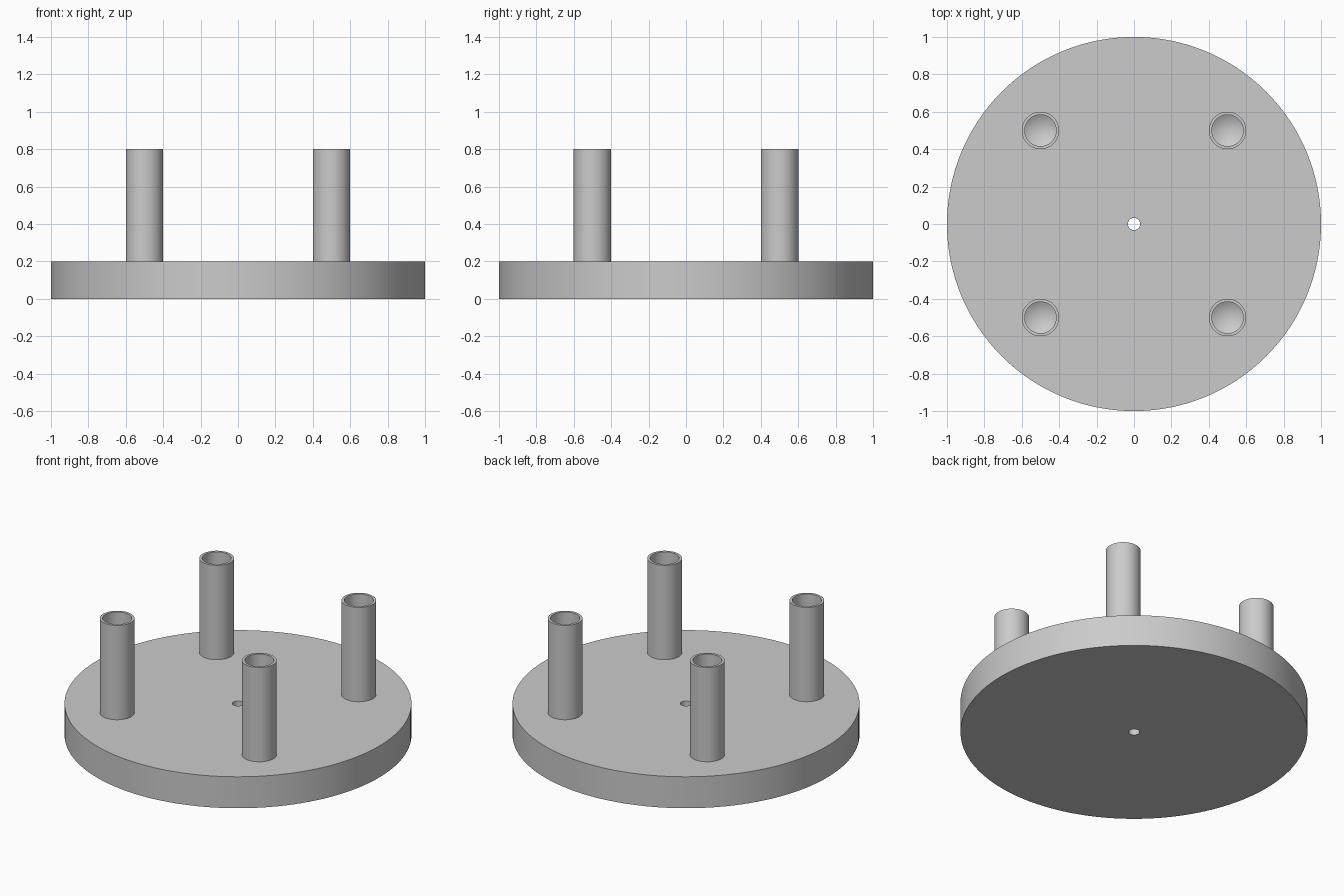
import bpy
import bmesh
import math

cube = bpy.data.objects.get("Cube")
if cube:
    bpy.data.objects.remove(cube, do_unlink=True)

BASE_TOP, POST_TOP = 0.2, 0.8
POST_RADIUS, BORE_RADIUS = 0.1, 0.084
BORE_FLOOR = 0.4
TIP_DEPTH = BORE_RADIUS / math.tan(math.radians(59))

grey = bpy.data.materials.new("light grey metal")
grey.use_nodes = True
colour = (0.6, 0.6, 0.6, 1)
grey.diffuse_color = colour
grey.node_tree.nodes["Principled BSDF"].inputs["Base Color"].default_value = colour


def lathe(name, profile, steps, location=(0, 0, 0)):
    """Turn a (radius, height) profile around the z axis."""
    bm = bmesh.new()
    verts = [bm.verts.new((r, 0, z)) for r, z in profile]
    edges = [bm.edges.new(pair) for pair in zip(verts, verts[1:])]
    bmesh.ops.spin(bm, geom=verts + edges, cent=(0, 0, 0), axis=(0, 0, 1),
                   angle=math.tau, steps=steps, use_merge=True)
    bmesh.ops.remove_doubles(bm, verts=bm.verts, dist=0.0001)
    bmesh.ops.recalc_face_normals(bm, faces=bm.faces)
    mesh = bpy.data.meshes.new(name)
    bm.to_mesh(mesh)
    bm.free()
    mesh.materials.append(grey)
    obj = bpy.data.objects.new(name, mesh)
    obj.location = location
    bpy.context.collection.objects.link(obj)
    bpy.ops.object.select_all(action="DESELECT")
    obj.select_set(True)
    bpy.context.view_layer.objects.active = obj
    bpy.ops.object.shade_smooth_by_angle(angle=math.radians(25))
    return obj


# Round base plate with a small through hole
hole = 0.033
lathe("base_plate", [(hole, 0), (1, 0), (1, BASE_TOP), (hole, BASE_TOP), (hole, 0)], 128)

# Four posts, each with a blind drilled bore ending in a conical tip
post_profile = [
    (0, BASE_TOP),
    (POST_RADIUS, BASE_TOP),
    (POST_RADIUS, POST_TOP),
    (BORE_RADIUS, POST_TOP),
    (BORE_RADIUS, BORE_FLOOR),
    (0, BORE_FLOOR - TIP_DEPTH),
]
for side, x in (("left", 0.5), ("right", -0.5)):
    for end, y in (("front", -0.5), ("back", 0.5)):
        lathe(f"{end}_{side}_post", post_profile, 48, (x, y, 0))
